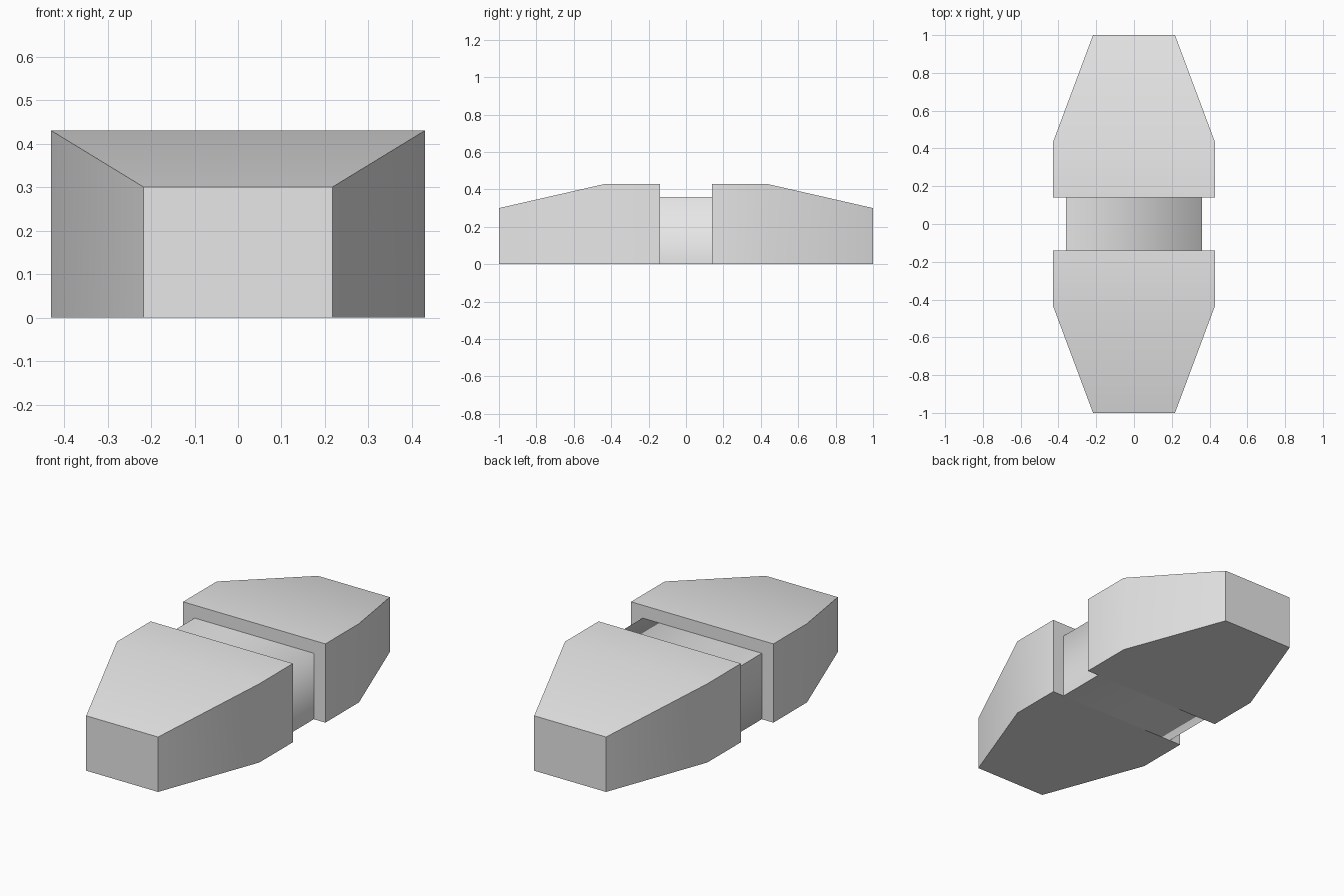
import bpy
import bmesh

cube = bpy.data.objects.get("Cube")
if cube:
    bpy.data.objects.remove(cube, do_unlink=True)

grey = bpy.data.materials.new("light_grey")
grey.use_nodes = True
grey.diffuse_color = (0.8, 0.8, 0.8, 1)
grey.node_tree.nodes["Principled BSDF"].inputs["Base Color"].default_value = (0.8, 0.8, 0.8, 1)


def add_object(name, bm):
    mesh = bpy.data.meshes.new(name)
    bm.to_mesh(mesh)
    bm.free()
    mesh.materials.append(grey)
    obj = bpy.data.objects.new(name, mesh)
    bpy.context.collection.objects.link(obj)
    return obj


# Tapered end blocks: loft of (distance from centre, half width, height)
STATIONS = [(0.14, 0.43, 0.43), (0.43, 0.43, 0.43), (1.0, 0.217, 0.30)]


def end_block(name, side):
    bm = bmesh.new()
    rings = []
    for dist, half, height in STATIONS:
        corners = [(-half, 0), (half, 0), (half, height), (-half, height)]
        rings.append([bm.verts.new((x, side * dist, z)) for x, z in corners])
    for a, b in zip(rings, rings[1:]):
        for i in range(4):
            j = (i + 1) % 4
            bm.faces.new((a[i], a[j], b[j], b[i]))
    bm.faces.new(rings[0])
    bm.faces.new(rings[-1])
    bmesh.ops.recalc_face_normals(bm, faces=bm.faces[:])
    obj = add_object(name, bm)
    bpy.ops.object.select_all(action='DESELECT')
    obj.select_set(True)
    bpy.context.view_layer.objects.active = obj
    bpy.ops.object.shade_smooth_by_angle(angle=0.6)


end_block("front_block", -1)
end_block("back_block", 1)

# Open-ended connecting sleeve, softly shaded over two opposite long edges
bm = bmesh.new()
outline = [(-0.36, 0), (0.36, 0), (0.36, 0.36), (-0.36, 0.36)]
front = [bm.verts.new((x, -0.14, z)) for x, z in outline]
back = [bm.verts.new((x, 0.14, z)) for x, z in outline]
for i in range(4):
    j = (i + 1) % 4
    face = bm.faces.new((front[i], front[j], back[j], back[i]))
    face.smooth = True
for i in (1, 3):
    bm.edges.get((front[i], back[i])).smooth = False
add_object("connecting_sleeve", bm)
